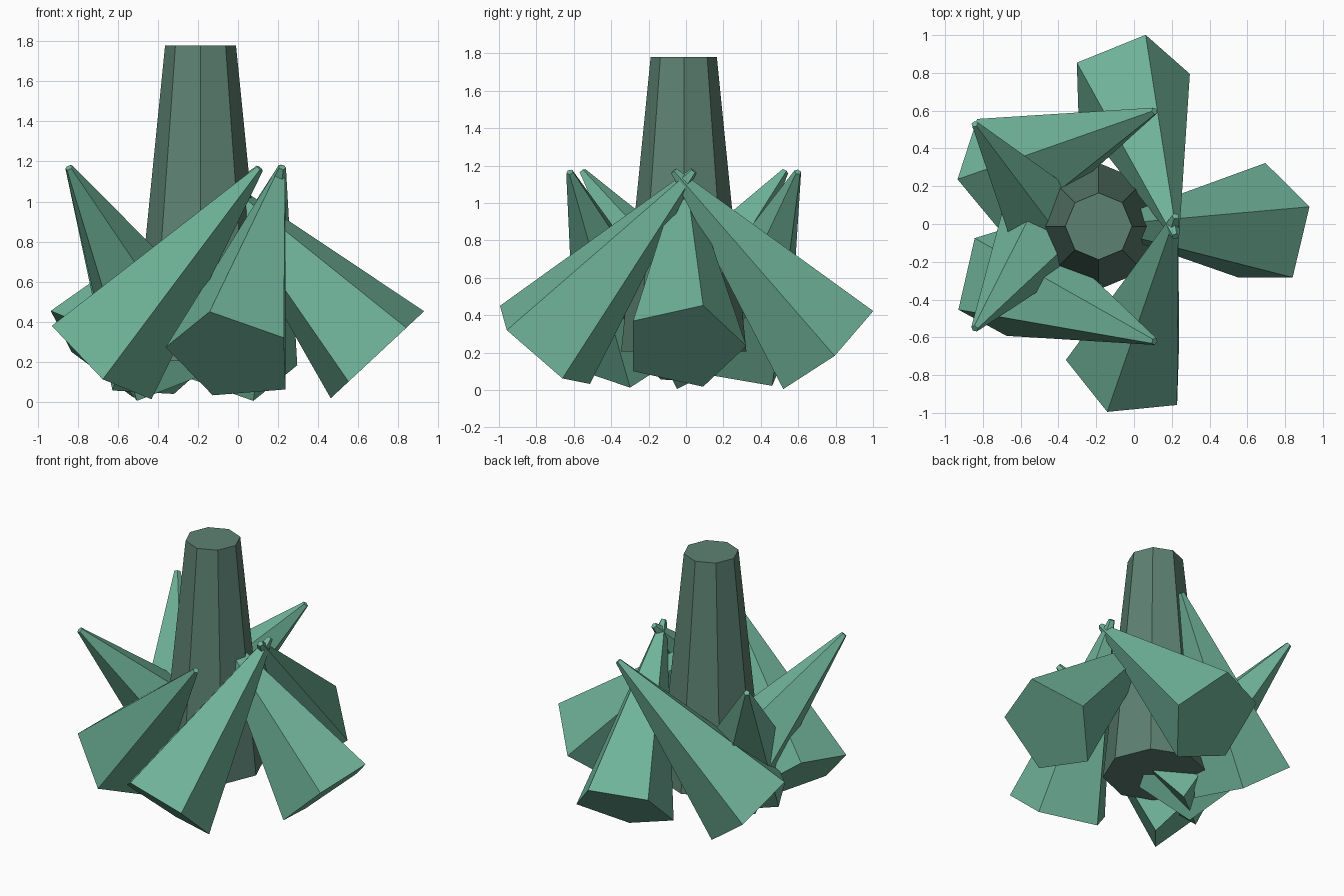
import bpy
from math import sin, cos, tau

if "Cube" in bpy.data.objects:
    bpy.data.objects.remove(bpy.data.objects["Cube"])

CX, CY = -0.187, -0.012      # trunk axis


def material(name, color):
    m = bpy.data.materials.new(name)
    m.diffuse_color = color
    m.use_nodes = True
    m.node_tree.nodes["Principled BSDF"].inputs["Base Color"].default_value = m.diffuse_color
    return m


leaf_green = material("leaf_green", (0.16, 0.45, 0.32, 1))
trunk_green = material("trunk_grey_green", (0.11, 0.22, 0.17, 1))


def cone(name, mat, sides, r1, r2, depth, loc, rot=(0, 0, 0)):
    bpy.ops.mesh.primitive_cone_add(vertices=sides, radius1=r1, radius2=r2,
                                    depth=depth, location=loc, rotation=rot)
    ob = bpy.context.object
    ob.name = name
    ob.data.materials.append(mat)
    return ob


# Tapered eight-sided trunk
cone("trunk", trunk_green, 8, 0.335, 0.177, 1.575, (CX, CY, 0.9925))

# Ring of seven tilted five-sided fronds around the trunk
COUNT, RING, TILT = 7, 0.45, 0.75
for k in range(COUNT):
    a = tau * k / COUNT
    cone(f"frond_{k + 1}", leaf_green, 5, 0.335, 0.02, 1.27,
         (CX + RING * cos(a), CY + RING * sin(a), 0.70),
         (TILT * sin(a), -TILT * cos(a), a))
